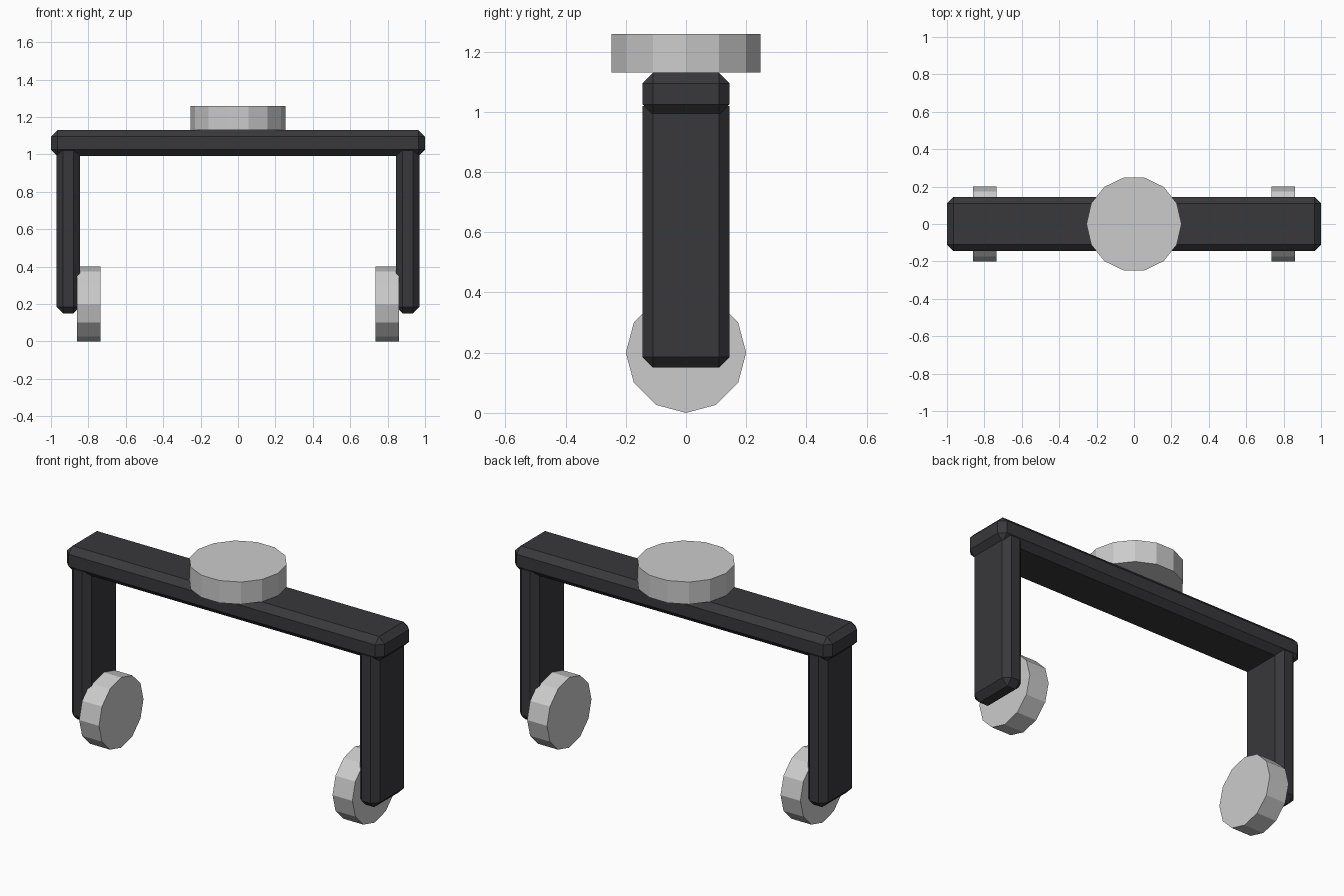
import bpy, bmesh
from math import pi
from mathutils import Matrix

if "Cube" in bpy.data.objects:
    bpy.data.objects.remove(bpy.data.objects["Cube"])

black = bpy.data.materials.new("black_frame")
black.diffuse_color = (0.04, 0.04, 0.045, 1)
black.use_nodes = True
black.node_tree.nodes["Principled BSDF"].inputs["Base Color"].default_value = black.diffuse_color


def finish(name, bm, mat=None):
    me = bpy.data.meshes.new(name)
    bm.normal_update()
    bm.to_mesh(me)
    bm.free()
    ob = bpy.data.objects.new(name, me)
    bpy.context.collection.objects.link(ob)
    if mat:
        me.materials.append(mat)
    return ob


def chamfered_box(name, lo, hi, chamfer, mat, keep_top=False):
    """Box between two corners with chamfered edges; keep_top leaves the top rim sharp."""
    bm = bmesh.new()
    bmesh.ops.create_cube(bm, size=1)
    for v in bm.verts:
        v.co = [lo[i] if v.co[i] < 0 else hi[i] for i in range(3)]
    edges = [e for e in bm.edges
             if not (keep_top and all(v.co.z == bm_top(bm) for v in e.verts))]
    bmesh.ops.bevel(bm, geom=edges, offset=chamfer, offset_type='OFFSET',
                    segments=1, affect='EDGES', clamp_overlap=True)
    return finish(name, bm, mat)


def bm_top(bm):
    return max(v.co.z for v in bm.verts)


def disc(name, sides, radius, depth, matrix):
    bm = bmesh.new()
    bmesh.ops.create_cone(bm, cap_ends=True, segments=sides, radius1=radius,
                          radius2=radius, depth=depth, matrix=matrix)
    return finish(name, bm)


# Top beam
chamfered_box("cross_beam", (-1, -0.145, 0.99), (1, 0.145, 1.13), 0.035, black)

# Round cap on the beam (a corner points along y)
disc("top_cap", 14, 0.254, 0.127,
     Matrix.Translation((0, 0, 1.1945)) @ Matrix.Rotation(pi / 2, 4, 'Z'))

# Legs with inner wheels
for side, s in (("left", -1), ("right", 1)):
    x0, x1 = sorted((s * 0.845, s * 0.97))
    chamfered_box(side + "_leg", (x0, -0.145, 0.15), (x1, 0.145, 1.02),
                  0.035, black, keep_top=True)
    disc(side + "_wheel", 12, 0.2, 0.125,
         Matrix.Translation((s * 0.798, 0, 0.2)) @ Matrix.Rotation(pi / 2, 4, 'Y'))
